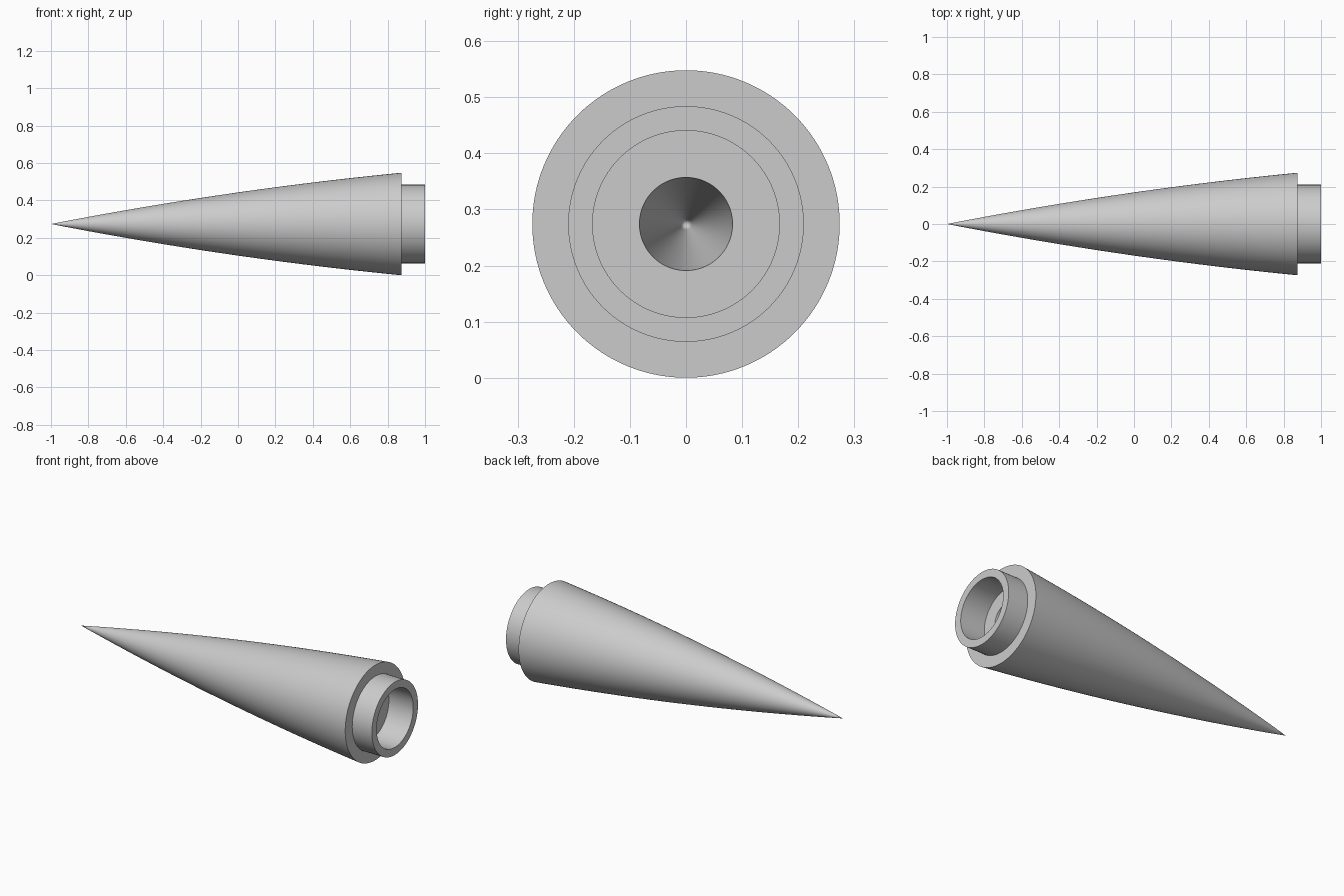
import bpy
import bmesh
import math
from mathutils import Matrix

cube = bpy.data.objects.get("Cube")
if cube:
    bpy.data.objects.remove(cube, do_unlink=True)

SEGMENTS = 128
RADIUS = 0.274
TIP, BASE, END = -1.0, 0.875, 1.0
FLOOR = 0.845

grey = bpy.data.materials.new("light grey")
grey.use_nodes = True
color = (0.6, 0.6, 0.6, 1)
grey.diffuse_color = color
grey.node_tree.nodes["Principled BSDF"].inputs["Base Color"].default_value = color


def curve_radius(u):
    """Gently bulging nose profile, u = 0 at the tip and 1 at the base."""
    return RADIUS * (2 * u - 0.5 * u * u) / 1.5


def lathe(name, profile):
    """Spin a list of (x, radius) points around the long axis."""
    bm = bmesh.new()
    verts = [bm.verts.new((x, 0, r)) for x, r in profile]
    edges = [bm.edges.new(pair) for pair in zip(verts, verts[1:])]
    bmesh.ops.spin(bm, geom=verts + edges, cent=(0, 0, 0), axis=(1, 0, 0),
                   angle=math.tau, steps=SEGMENTS)
    bmesh.ops.remove_doubles(bm, verts=bm.verts, dist=1e-5)
    bmesh.ops.recalc_face_normals(bm, faces=bm.faces)
    bmesh.ops.transform(bm, matrix=Matrix.Translation((0, 0, RADIUS)), verts=bm.verts)
    mesh = bpy.data.meshes.new(name)
    bm.to_mesh(mesh)
    bm.free()
    mesh.materials.append(grey)
    obj = bpy.data.objects.new(name, mesh)
    bpy.context.collection.objects.link(obj)
    bpy.ops.object.select_all(action="DESELECT")
    obj.select_set(True)
    bpy.context.view_layer.objects.active = obj
    bpy.ops.object.shade_smooth_by_angle(angle=math.radians(30))
    return obj


# Outer skin from the tip to the base
steps = 32
nose = [(TIP + (BASE - TIP) * i / steps, curve_radius(i / steps)) for i in range(steps + 1)]
# Stepped shoulder, its bore, the inner ledge and the hollow core
shoulder = [(BASE, 0.21), (END, 0.21), (END, 0.1665), (FLOOR, 0.1665), (FLOOR, 0.083)]
core = [(FLOOR - 0.75 * i / 8, 0.083 * (1 - i / 8)) for i in range(1, 9)]
lathe("nose_cone", nose + shoulder + core)
